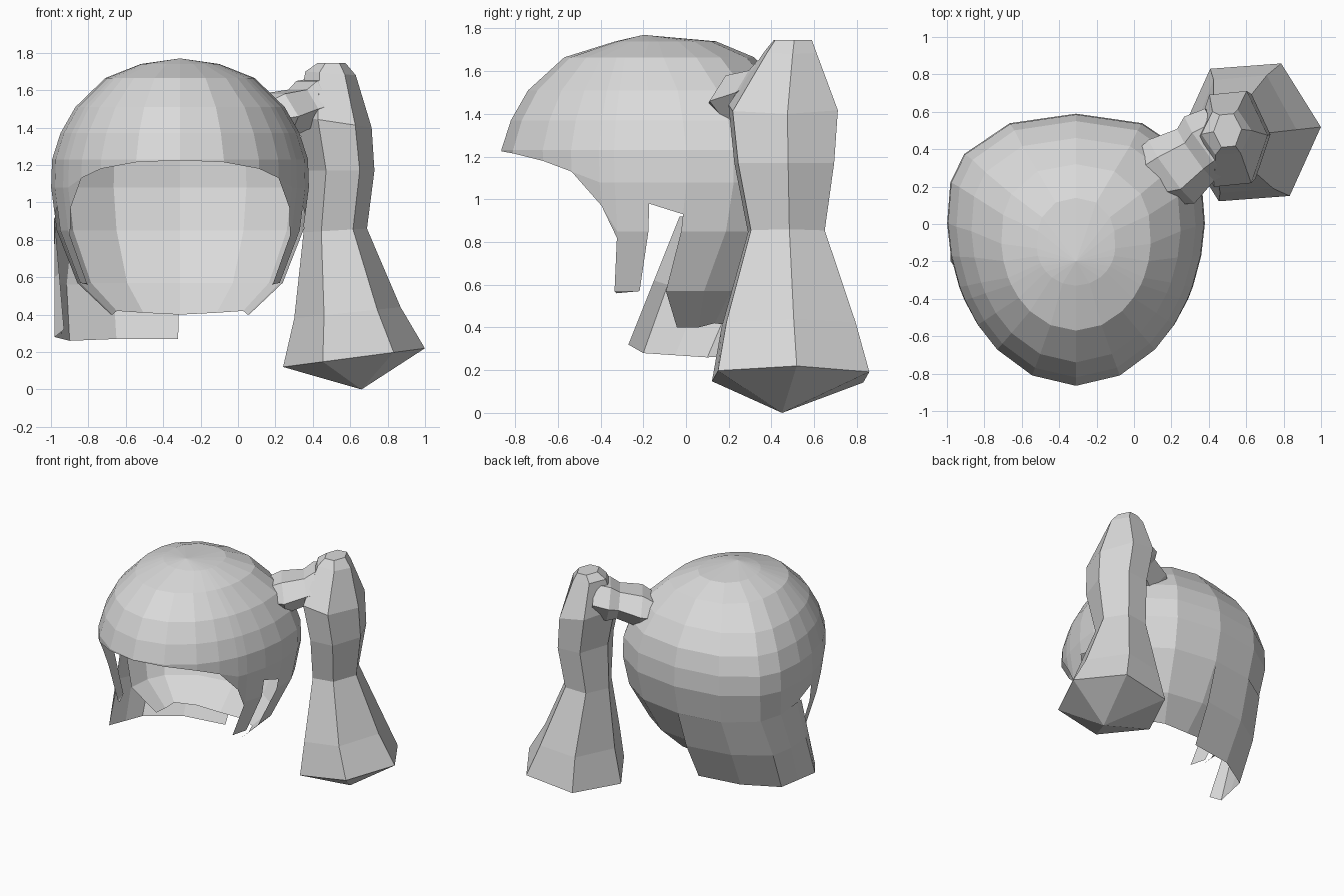
import bpy, bmesh
from math import sin, cos, radians, pi
from mathutils import Vector

cube = bpy.data.objects.get("Cube")
if cube:
    bpy.data.objects.remove(cube)

grey = bpy.data.materials.new("light_grey_hair")
grey.use_nodes = True
COLOUR = (0.7, 0.7, 0.7, 1)
grey.diffuse_color = COLOUR
grey.node_tree.nodes["Principled BSDF"].inputs["Base Color"].default_value = COLOUR

MID = -0.31  # centre line of the cap


def finish(name, bm):
    bmesh.ops.remove_doubles(bm, verts=bm.verts, dist=0.002)
    bmesh.ops.recalc_face_normals(bm, faces=bm.faces)
    mesh = bpy.data.meshes.new(name)
    bm.to_mesh(mesh)
    bm.free()
    mesh.materials.append(grey)
    ob = bpy.data.objects.new(name, mesh)
    bpy.context.collection.objects.link(ob)
    return ob


def face(bm, *pts):
    bm.faces.new([bm.verts.new(p) for p in pts])


# Cap cross-sections: height, half width, front, middle and back depth
RINGS = [(1.74, .21, -.33, -.12, .14), (1.665, .40, -.57, -.08, .32),
         (1.51, .56, -.74, 0, .46), (1.37, .64, -.82, .03, .55),
         (1.23, .685, -.865, .05, .585), (1.08, .69, -.86, .05, .59),
         (.85, .66, -.79, .02, .54),
         (.57, .55, -.71, -.06, .39), (.4, .37, -.45, -.02, .22)]


def cap_point(angle, z, side):
    for a, b in zip(RINGS, RINGS[1:]):
        if z >= b[0] - 1e-6:
            break
    f = (a[0] - z) / (a[0] - b[0])
    w, front, mid, back = (p + (q - p) * f for p, q in zip(a[1:], b[1:]))
    c, s = max(cos(radians(angle)), 0), sin(radians(angle))
    if s > 0:  # squarer behind, elliptical in front
        x, y = c ** .88 * w, mid + s ** .8 * (back - mid)
    else:
        x, y = c * w, mid - s * (front - mid)
    return Vector((MID + side * x, y, z))


# Strips from the front to the back: two angles and the lower edge at each
STRIPS = [(-90, -70, 1.225, 1.215), (-70, -52, 1.215, 1.18), (-52, -40, 1.18, 1.13),
          (-40, -30, 1.13, .97), (-30, -25, .97, .82), (-25, -14, .56, .57),
          (-14, -3, .98, .93), (-3, 14, .4, .4), (14, 32, .4, .42),
          (32, 62, .42, .41), (62, 90, .41, .4)]

bm = bmesh.new()
crown = Vector((MID, -.2, 1.77))
for side in (1, -1):
    for a, b, low_a, low_b in STRIPS:
        face(bm, crown, cap_point(a, RINGS[0][0], side), cap_point(b, RINGS[0][0], side))
        for upper, lower in zip(RINGS, RINGS[1:]):
            ends = [(a, max(upper[0], low_a)), (b, max(upper[0], low_b)),
                    (b, max(lower[0], low_b)), (a, max(lower[0], low_a))]
            if ends[0] != ends[3] or ends[1] != ends[2]:
                face(bm, *(cap_point(t, z, side) for t, z in ends))
finish("hair_cap", bm)

# Longer lock hanging over the right half of the nape
bm = bmesh.new()


def outward(p, distance):
    d = Vector((p.x - MID, p.y, 0)).normalized()
    return p + d * distance


tops = [outward(cap_point(t, z, -1), .004)
        for t, z in ((-4, .92), (0, .92), (14, .88), (32, .86), (62, .85), (90, .85))]
tips = [Vector(p) for p in ((-.93, -.27, .32), (-.98, -.2, .28), (-.94, -.05, .27),
                            (-.9, .1, .26), (-.65, .25, .27), (-.32, .3, .27))]
bulges = (0, 0, .015, .025, .025, .025)
mids = [outward(p.lerp(q, .5), d) for p, q, d in zip(tops, tips, bulges)]
for i in range(len(tops) - 1):
    face(bm, tops[i], tops[i + 1], mids[i + 1], mids[i])
    face(bm, mids[i], mids[i + 1], tips[i + 1], tips[i])
finish("nape_lock", bm)


def tube(name, rings, end=None):
    bm = bmesh.new()
    loops = [[bm.verts.new(p) for p in ring] for ring in rings]
    for p, q in zip(loops, loops[1:]):
        for i in range(len(p)):
            j = (i + 1) % len(p)
            bm.faces.new((p[i], p[j], q[j], q[i]))
    bm.faces.new(loops[0])
    if end:
        tip = bm.verts.new(end)
        last = loops[-1]
        for i in range(len(last)):
            bm.faces.new((last[i], last[(i + 1) % len(last)], tip))
    return finish(name, bm)


def tail_ring(x, y, z, rx, ry, tilt=0):
    angles = [radians(4) + i * pi / 3 for i in range(6)]
    return [(x + rx * cos(t), y + ry * sin(t), z + tilt * cos(t)) for t in angles]


# Six-sided side ponytail, pointed underneath
tube("ponytail", [tail_ring(.5, .5, 1.745, .075, .1),
                  tail_ring(.495, .49, 1.69, .135, .135, -.01),
                  tail_ring(.515, .455, 1.43, .2, .285, -.03),
                  tail_ring(.55, .46, 1.17, .18, .26),
                  tail_ring(.52, .47, .85, .17, .2, .01),
                  tail_ring(.585, .48, .41, .285, .35, .03),
                  tail_ring(.62, .49, .17, .38, .41, .05)], end=(.66, .45, 0))


# Pinched stem joining the cap and the ponytail
along = Vector((.8, .58, .12)).normalized()
across = Vector((-.58, .8, 0)).normalized()
up = along.cross(across)


def stem_ring(centre, wide, tall):
    angles = [i * pi / 3 for i in range(6)]
    return [Vector(centre) + across * wide * cos(t) + up * tall * sin(t) for t in angles]


tube("ponytail_stem", [stem_ring((.1, .24, 1.44), .17, .1),
                       stem_ring((.2, .28, 1.46), .21, .14),
                       stem_ring((.33, .37, 1.5), .17, .12),
                       stem_ring((.38, .42, 1.52), .19, .15),
                       stem_ring((.48, .48, 1.54), .17, .15)])
